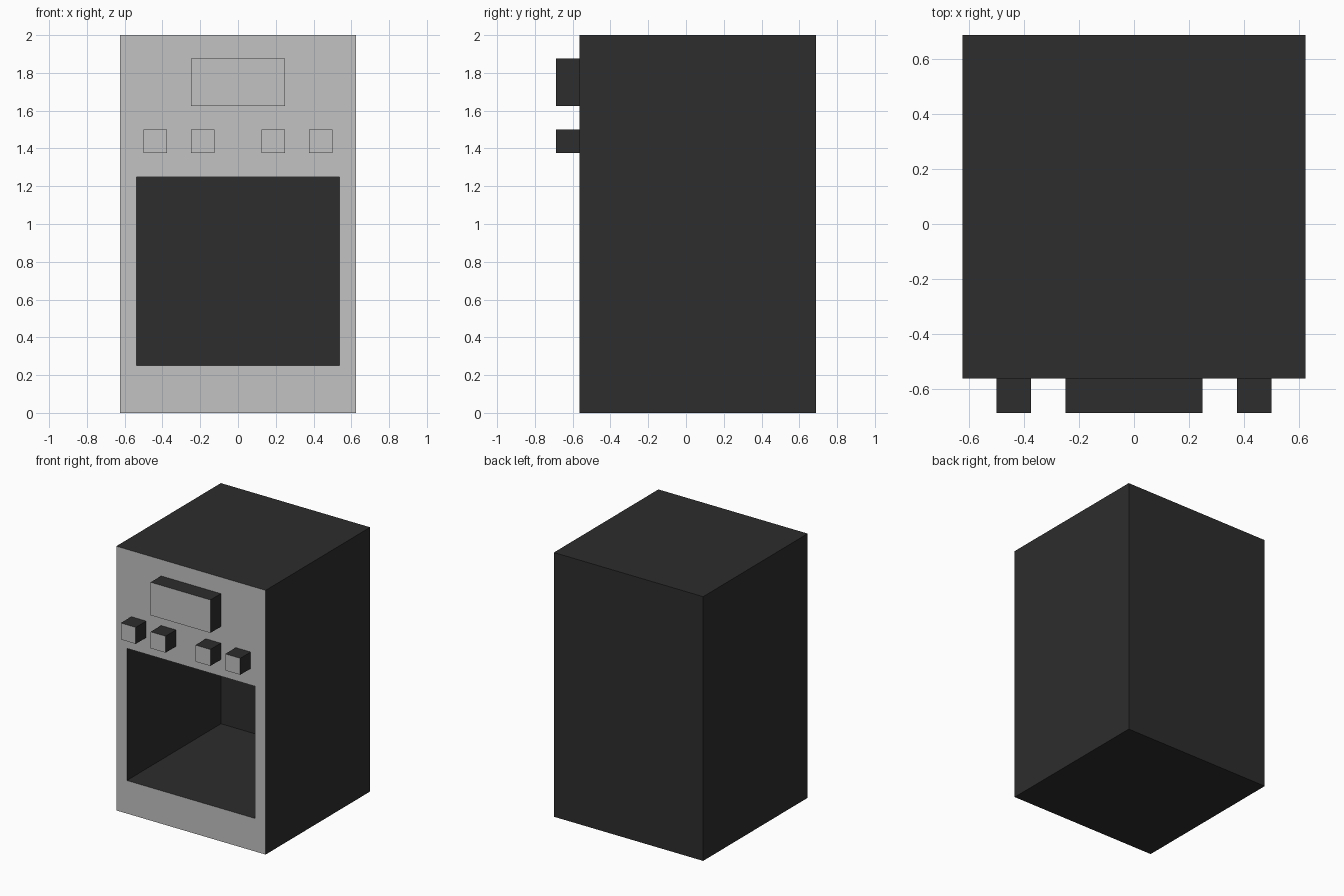
import bpy
import bmesh
from mathutils import Vector

cube = bpy.data.objects.get("Cube")
if cube:
    bpy.data.objects.remove(cube, do_unlink=True)


def make_material(name, color):
    mat = bpy.data.materials.new(name)
    mat.use_nodes = True
    mat.diffuse_color = color
    mat.node_tree.nodes["Principled BSDF"].inputs["Base Color"].default_value = color
    return mat


CHARCOAL = make_material("charcoal", (0.026, 0.026, 0.026, 1))
GREY = make_material("light_grey", (0.539, 0.539, 0.539, 1))

FRONT, BACK = -0.5625, 0.6875
KNOB_FRONT = -0.6875


def box_bmesh(low, high):
    """Axis-aligned box between two corners."""
    low, high = Vector(low), Vector(high)
    bm = bmesh.new()
    bmesh.ops.create_cube(bm, size=1)
    bmesh.ops.scale(bm, vec=high - low, verts=bm.verts)
    bmesh.ops.translate(bm, vec=(low + high) / 2, verts=bm.verts)
    bm.normal_update()
    return bm


def finish(bm, name):
    """Charcoal everywhere, light grey on outer faces that look forward."""
    bmesh.ops.recalc_face_normals(bm, faces=bm.faces)
    for f in bm.faces:
        forward = f.normal.y < -0.9 and f.calc_center_median().y < 0
        f.material_index = 1 if forward else 0
    mesh = bpy.data.meshes.new(name)
    bm.to_mesh(mesh)
    bm.free()
    mesh.materials.append(CHARCOAL)
    mesh.materials.append(GREY)
    obj = bpy.data.objects.new(name, mesh)
    bpy.context.collection.objects.link(obj)
    return obj


# Cabinet with an open oven chamber
bm = box_bmesh((-0.625, FRONT, 0), (0.625, BACK, 2))
opening = min(bm.faces, key=lambda f: f.calc_center_median().y)
bmesh.ops.inset_region(bm, faces=[opening], thickness=0.125)
for v in opening.verts:
    v.co.z = 1.25 if v.co.z > 1 else 0.25
chamber = bmesh.ops.extrude_discrete_faces(bm, faces=[opening])["faces"][0]
bmesh.ops.translate(bm, vec=(0, 1.125, 0), verts=chamber.verts)
finish(bm, "oven_cabinet")

# Control display block
finish(box_bmesh((-0.25, KNOB_FRONT, 1.625), (0.25, FRONT + 0.01, 1.875)),
       "display_panel")

# Four square knobs, mirrored about the centre
for side, sign in (("right", -1), ("left", 1)):
    for place, x in (("inner", 0.1875), ("outer", 0.4375)):
        cx = sign * x
        finish(box_bmesh((cx - 0.0625, KNOB_FRONT, 1.375),
                         (cx + 0.0625, FRONT + 0.01, 1.5)),
               f"{side}_{place}_knob")
